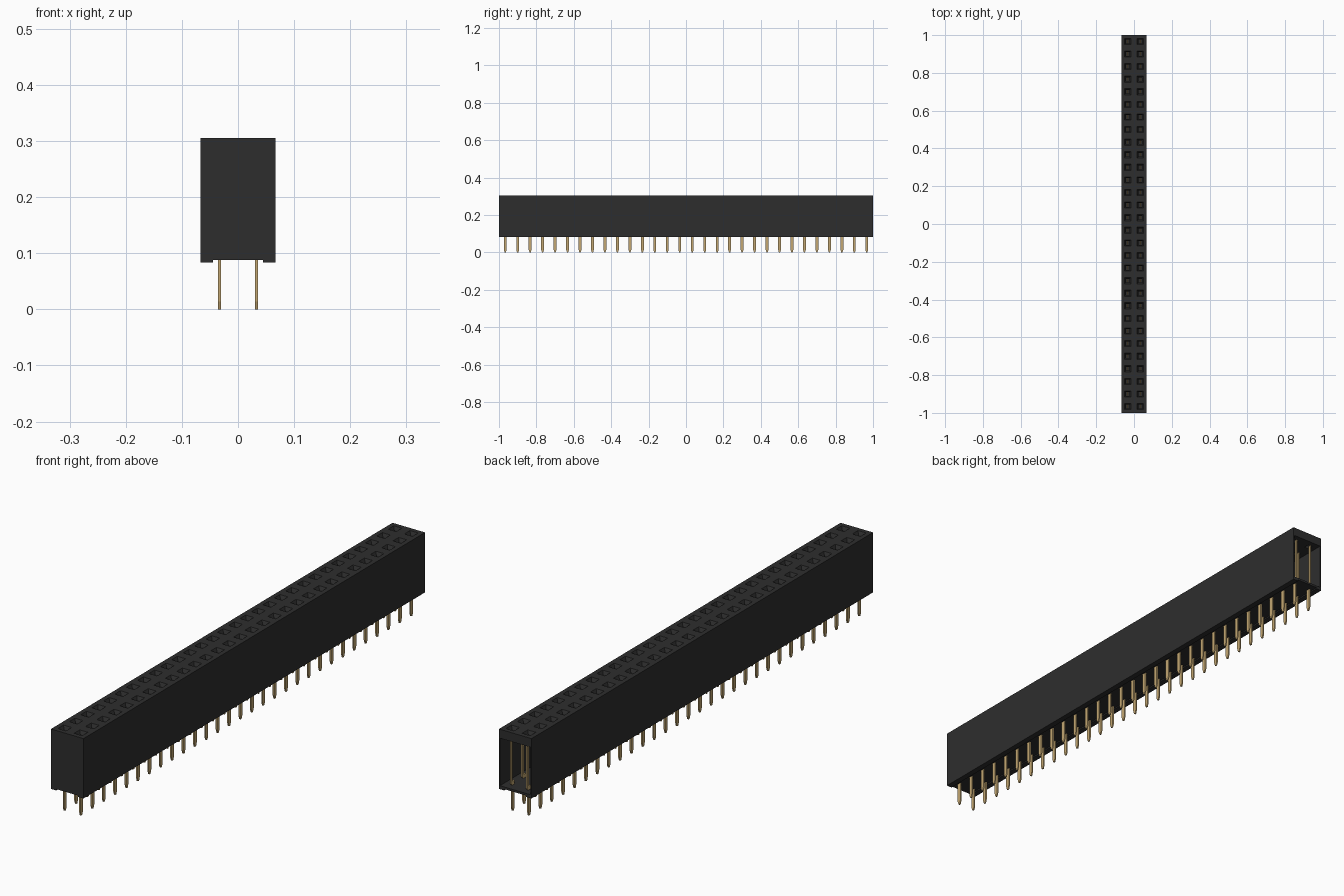
import bpy, bmesh

cube = bpy.data.objects.get("Cube")
if cube:
    bpy.data.objects.remove(cube, do_unlink=True)

ROWS = 30
PITCH = 2 / ROWS
HALF = PITCH            # half width of the housing
TOP, SLAB, FOOT, FLOOR = 0.305, 0.272, 0.083, 0.088
WALL = 0.004


def material(name, color, rough):
    m = bpy.data.materials.new(name)
    m.use_nodes = True
    m.diffuse_color = color
    b = m.node_tree.nodes["Principled BSDF"]
    b.inputs["Base Color"].default_value = color
    b.inputs["Roughness"].default_value = rough
    return m


black = material("black plastic", (0.027, 0.027, 0.027, 1), 0.6)
gold = material("gold contact", (0.55, 0.39, 0.17, 1), 0.5)


def finish(bm, name, mat):
    bmesh.ops.remove_doubles(bm, verts=bm.verts, dist=1e-5)
    bmesh.ops.recalc_face_normals(bm, faces=bm.faces)
    me = bpy.data.meshes.new(name)
    bm.to_mesh(me)
    bm.free()
    me.materials.append(mat)
    ob = bpy.data.objects.new(name, me)
    bpy.context.collection.objects.link(ob)
    return ob


def prism(bm, start, step):
    """Extrude a closed outline of points by a vector."""
    face = bm.faces.new([bm.verts.new(p) for p in start])
    ext = bmesh.ops.extrude_face_region(bm, geom=[face], use_keep_orig=True)
    moved = [v for v in ext["geom"] if isinstance(v, bmesh.types.BMVert)]
    bmesh.ops.translate(bm, verts=moved, vec=step)


centres = [(sx * PITCH / 2, -1 + PITCH * (i + 0.5))
           for i in range(ROWS) for sx in (-1, 1)]

# Socket top: one tile per socket, with a chamfered square hole
bm = bmesh.new()
rings = [(PITCH / 2, TOP), (0.0165, TOP), (0.010, 0.293), (0.010, SLAB), (PITCH / 2, SLAB)]
for cx, cy in centres:
    loops = [[bm.verts.new((cx + a * h, cy + b * h, z))
              for a, b in ((-1, -1), (1, -1), (1, 1), (-1, 1))] for h, z in rings]
    for lo, hi in zip(loops, loops[1:]):
        for k in range(4):
            n = (k + 1) % 4
            bm.faces.new((lo[k], lo[n], hi[n], hi[k]))
bmesh.ops.remove_doubles(bm, verts=bm.verts, dist=1e-5)
# Close the outer rim of the slab
rim = [e for e in bm.edges if e.is_boundary]
bmesh.ops.bridge_loops(bm, edges=rim)
finish(bm, "socket_top", black)

# Housing: U-shaped channel with two foot rails, open at the back
outer = [(HALF, SLAB), (HALF, FOOT), (0.045, FOOT), (0.045, FLOOR)]
inner = [(HALF - WALL, FLOOR + 0.008), (HALF - WALL, SLAB)]
mirror = lambda pts: [(-x, z) for x, z in reversed(pts)]
bm = bmesh.new()
channel = outer + mirror(outer) + mirror(inner) + inner
prism(bm, [(x, -1 + WALL, z) for x, z in channel], (0, 2 - WALL, 0))
finish(bm, "housing_channel", black)

# Closed front end
bm = bmesh.new()
prism(bm, [(x, -1, z) for x, z in outer + mirror(outer)], (0, WALL, 0))
finish(bm, "front_wall", black)

# Contacts: flat tapered pin, shoulder and one spring leaf
contact = [(-0.003, 0), (0.003, 0), (0.0075, 0.014), (0.0075, 0.097), (0.013, 0.102),
           (0.013, SLAB), (0.005, SLAB), (0.005, 0.110), (-0.0075, 0.110), (-0.0075, 0.014)]
THICK = 0.0055
bm = bmesh.new()
for cx, cy in centres:
    prism(bm, [(cx - THICK / 2, cy + y, z) for y, z in contact], (THICK, 0, 0))
finish(bm, "contact_pins", gold)
